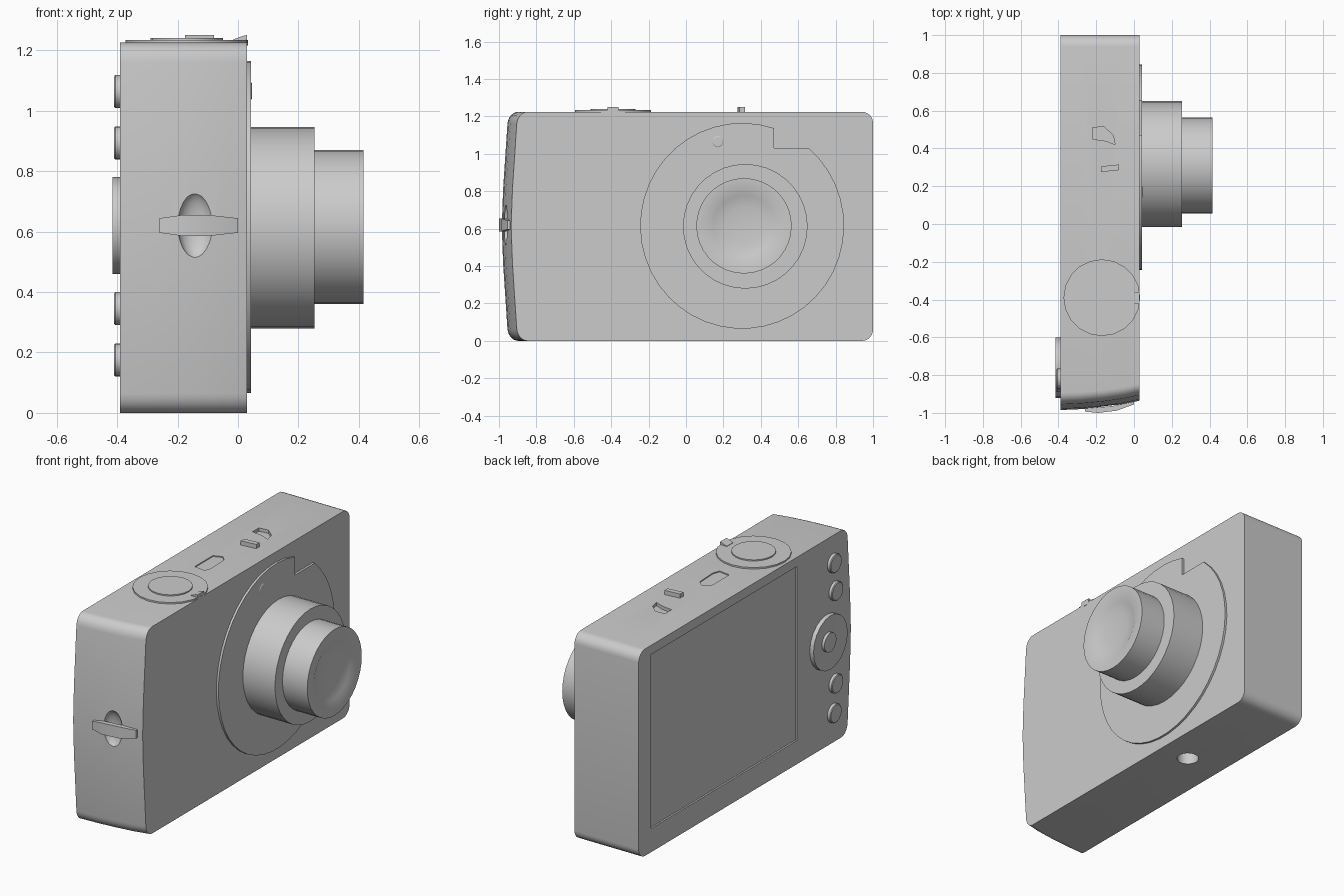
import bpy, bmesh, math

if "Cube" in bpy.data.objects:
    bpy.data.objects.remove(bpy.data.objects["Cube"])

grey = bpy.data.materials.new("camera_grey")
grey.diffuse_color = (0.6, 0.6, 0.6, 1)
grey.use_nodes = True
grey.node_tree.nodes["Principled BSDF"].inputs["Base Color"].default_value = grey.diffuse_color


def loft(name, rings, angle=30):
    """Skin a list of equal-length vertex rings and cap both ends."""
    bm = bmesh.new()
    vs = [[bm.verts.new(p) for p in ring] for ring in rings]
    n = len(rings[0])
    for a, b in zip(vs, vs[1:]):
        for i in range(n):
            j = (i + 1) % n
            bm.faces.new((a[i], a[j], b[j], b[i]))
    bm.faces.new(vs[0])
    bm.faces.new(vs[-1])
    bmesh.ops.recalc_face_normals(bm, faces=bm.faces[:])
    me = bpy.data.meshes.new(name)
    bm.to_mesh(me)
    bm.free()
    ob = bpy.data.objects.new(name, me)
    bpy.context.collection.objects.link(ob)
    me.materials.append(grey)
    smooth(ob, angle)
    return ob


def smooth(ob, angle=30):
    bpy.ops.object.select_all(action='DESELECT')
    ob.select_set(True)
    bpy.context.view_layer.objects.active = ob
    bpy.ops.object.shade_smooth_by_angle(angle=math.radians(angle))


def place(axis, u, v, t):
    return (t, u, v) if axis == 'x' else (u, v, t)


def prism(name, pts, axis, lo, hi):
    return loft(name, [[place(axis, u, v, t) for u, v in pts] for t in (lo, hi)])


def turned(name, axis, centre, profile, sides=32):
    """Turn a (radius, position) profile around an axis."""
    rings = []
    for r, t in profile:
        rings.append([place(axis, centre[0] + r * math.cos(2 * math.pi * i / sides),
                            centre[1] + r * math.sin(2 * math.pi * i / sides), t)
                      for i in range(sides)])
    return loft(name, rings)


def rect(u0, u1, v0, v1):
    return [(u0, v0), (u1, v0), (u1, v1), (u0, v1)]


def arc(cu, cv, ru, rv, a0, a1, n=6):
    return [(cu + ru * math.cos(math.radians(a0 + (a1 - a0) * i / n)),
             cv + rv * math.sin(math.radians(a0 + (a1 - a0) * i / n))) for i in range(n + 1)]


# Body: rounded outline, bowed grip end that tapers towards the front
H = 1.225


def body_ring(x, d):
    right = arc(0.94, 0.06, 0.06, 0.06, -90, 0) + arc(0.94, H - 0.06, 0.06, 0.06, 0, 90)
    left = (arc(-0.895, H - 0.07, 0.06, 0.07, 90, 175) + [(-0.978, 0.81), (-0.985, 0.6125), (-0.978, 0.415)]
            + arc(-0.895, 0.07, 0.06, 0.07, 185, 270))
    return [(x, y, z) for y, z in right] + [(x, y + d, z) for y, z in left]


body = loft("body", [body_ring(-0.39, 0), body_ring(-0.28, 0.005),
                     body_ring(-0.17, 0.015), body_ring(-0.06, 0.03), body_ring(0.03, 0.05)])

# Cutters: screen recess, tripod socket, top slots, strap pocket
cutters = [
    prism("screen_cutter", rect(-0.48, 0.885, 0.14, 1.17), 'x', -0.5, -0.38),
    turned("tripod_cutter", 'z', (-0.158, 0.28), [(0.06, -0.1), (0.06, 0.12)], 24),
    prism("speaker_cutter", [(-0.22, 0.51), (-0.16, 0.515), (-0.11, 0.47),
                             (-0.10, 0.42), (-0.15, 0.44), (-0.22, 0.45)], 'z', H - 0.02, H + 0.1),
    prism("mode_cutter", [(-0.22, -0.09), (-0.15, -0.10), (-0.135, -0.06),
                          (-0.14, 0.07), (-0.17, 0.10), (-0.22, 0.08)], 'z', H - 0.006, H + 0.1),
]
pocket = [(math.sin(math.pi * i / 12), math.cos(math.pi * i / 12)) for i in range(1, 12)]
cutters.append(loft("pocket_cutter", [
    [(-0.14 + 0.06 * s * math.cos(math.pi * k / 8), -0.975 + 0.045 * s * math.sin(math.pi * k / 8),
      0.62 + 0.11 * c) for k in range(16)] for s, c in pocket]))
for c in cutters:
    c.hide_render = True
    m = body.modifiers.new("cut", 'BOOLEAN')
    m.operation, m.solver, m.object = 'DIFFERENCE', 'EXACT', c
    bpy.context.view_layer.objects.active = body
    bpy.ops.object.modifier_apply(modifier=m.name)
    bpy.data.objects.remove(c, do_unlink=True)
smooth(body)

# Strap bar bridging the pocket
loft("strap_bar", [[(x, y, 0.62 - h), (x, y + 0.028, 0.62 - h), (x, y + 0.028, 0.62 + h), (x, y, 0.62 + h)]
                   for x, y, h in [(-0.26, -0.993, 0.024), (-0.19, -1.0, 0.034),
                                   (-0.09, -0.988, 0.034), (0.0, -0.955, 0.024)]])

# Front ring plate with a stepped notch, and its small lamp
ring = arc(0.30, 0.615, 0.545, 0.55, 71.8, 409.4, 40) + [(0.655, 1.03), (0.47, 1.03)]
prism("front_ring", ring, 'x', 0.02, 0.043)
turned("focus_lamp", 'x', (0.17, 1.065), [(0.035, 0.04), (0.025, 0.046)], 16)

# Two-stage lens barrel with a dished front
turned("outer_barrel", 'x', (0.317, 0.6125), [(0.333, 0.03), (0.333, 0.253)], 36)
turned("inner_barrel", 'x', (0.31, 0.615), [(0.255, 0.24), (0.255, 0.415), (0.19, 0.413),
                                            (0.165, 0.402), (0.10, 0.392), (0.03, 0.389)], 36)

# Shutter dial, button, lever tab and power button on top
dial = (-0.17, -0.39)
turned("shutter_dial", 'z', dial, [(0.203, H - 0.01), (0.203, 1.234)], 20)
turned("shutter_button", 'z', dial, [(0.12, 1.23), (0.12, 1.241)], 20)
loft("zoom_tab", [[(-0.015, y, 1.22), (0.03, y, 1.22), (0.03, y, 1.25), (0.018, y, 1.248), (-0.015, y, 1.236)]
                  for y in (-0.42, -0.36)])
prism("power_button", [(-0.175, 0.275), (-0.08, 0.285), (-0.08, 0.315), (-0.175, 0.305)], 'z', 1.21, 1.25)

# Back controls: four round buttons and a dished dial with a hub
for i, (y, z) in enumerate([(-0.82, 1.063), (-0.835, 0.893), (-0.835, 0.345), (-0.82, 0.175)]):
    turned(f"back_button_{i + 1}", 'x', (y, z), [(0.055, -0.38), (0.055, -0.406), (0.05, -0.41)], 20)
turned("control_dial", 'x', (-0.76, 0.62), [(0.16, -0.38), (0.16, -0.415), (0.15, -0.415),
                                            (0.07, -0.398), (0.02, -0.397)], 20)
turned("control_hub", 'x', (-0.76, 0.62), [(0.056, -0.39), (0.056, -0.414)], 20)
